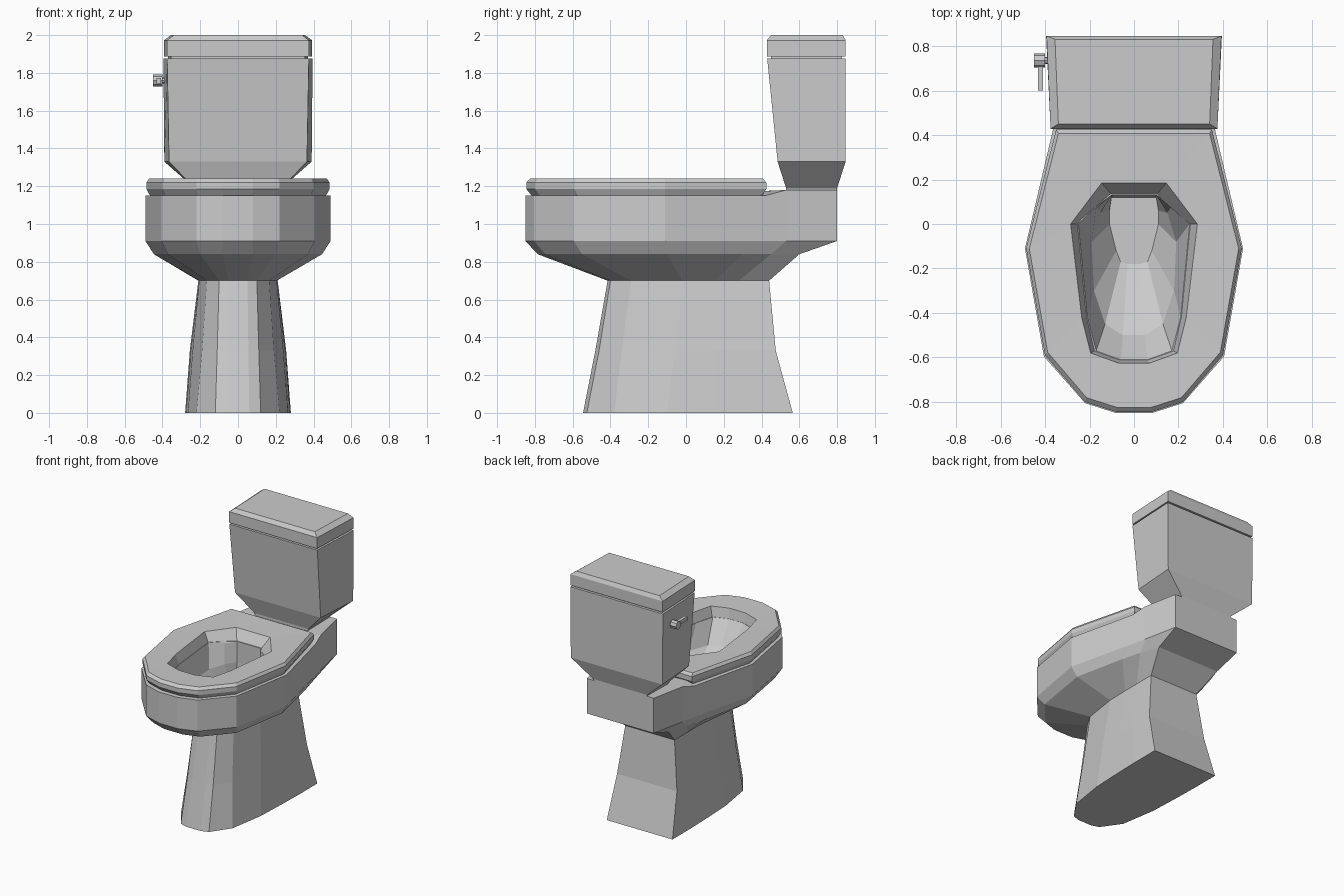
import bpy, bmesh, math
from mathutils import Matrix

if "Cube" in bpy.data.objects:
    bpy.data.objects.remove(bpy.data.objects["Cube"])


def loft(name, levels, closed=False):
    """Skin mirrored outlines; each level is (z, right-half points front to back).
    A point may carry its own z as a third value."""
    bm = bmesh.new()
    rings = []
    for z, half in levels:
        pts = [(p[0], p[1], p[2] if len(p) > 2 else z) for p in half]
        pts += [(-x, y, h) for x, y, h in reversed(pts)]
        rings.append([bm.verts.new(p) for p in pts])
    pairs = list(zip(rings, rings[1:]))
    if closed:
        pairs.append((rings[-1], rings[0]))
    else:
        bm.faces.new(rings[0])
        bm.faces.new(rings[-1])
    for a, b in pairs:
        n = len(a)
        for i in range(n):
            j = (i + 1) % n
            bm.faces.new((a[i], a[j], b[j], b[i]))
    return finish(name, bm)


def finish(name, bm):
    bmesh.ops.recalc_face_normals(bm, faces=bm.faces)
    me = bpy.data.meshes.new(name)
    bm.to_mesh(me)
    bm.free()
    ob = bpy.data.objects.new(name, me)
    bpy.context.collection.objects.link(ob)
    return ob


def scaled(half, s, cy=-0.15):
    return [(x * s, cy + (y - cy) * s) for x, y in half]


def box(xf, xb, yf, yb):
    return [(xf, yf), (xb, yb)]


# Pedestal and bowl in one skin: foot, waist, flare, rim, then down inside
rim = [(.08, -.85), (.22, -.805), (.405, -.595), (.49, -.11),
       (.365, .42), (.34, .53), (.285, .80)]
rim_top = rim[:5] + [(.34, .53, 1.18), (.285, .80, 1.18)]
well = [(.06, -.61), (.17, -.57), (.21, -.42), (.25, 0),
        (.17, .08), (.10, .13), (.05, .13)]
loft("bowl_and_pedestal", [
    (0, [(.06, -.545), (.12, -.525), (.22, -.38), (.265, -.10),
         (.275, .15), (.28, .35), (.28, .565)]),
    (.33, [(.055, -.48), (.11, -.46), (.19, -.34), (.24, -.06),
           (.25, .15), (.255, .3), (.255, .475)]),
    (.70, [(.05, -.415), (.10, -.40), (.165, -.29), (.205, -.02),
           (.21, .15), (.21, .28), (.21, .44)]),
    (.84, [(.08, -.785), (.20, -.745), (.37, -.55), (.445, -.10),
           (.36, .30), (.32, .45), (.27, .60)]),
    (.91, rim),
    (1.15, rim_top),
    (1.16, well),
    (1.00, [(.05, -.50), (.13, -.45), (.18, -.30), (.19, -.08),
            (.15, .05), (.10, .13), (.05, .13)]),
    (.86, [(.03, -.18), (.06, -.17), (.08, -.12), (.11, 0),
           (.11, .06), (.10, .12), (.05, .12)]),
])

# Seat ring with chamfered outer edge
outer = [(.08, -.845), (.22, -.80), (.40, -.59), (.485, -.11), (.35, .425)]
hole = [(.07, -.625), (.195, -.58), (.235, -.42), (.285, 0), (.145, .185)]
hole_low = [(.06, -.61), (.175, -.57), (.21, -.42), (.25, 0), (.10, .13)]
loft("seat", [
    (1.15, scaled(outer, .96)), (1.185, outer), (1.22, outer),
    (1.24, scaled(outer, .97)), (1.235, hole), (1.15, hole_low),
], closed=True)

# Tank: neck, sloped shoulders, tapering body
loft("tank", [
    (1.17, box(.22, .22, .53, .80)),
    (1.19, box(.23, .23, .53, .80)),
    (1.33, box(.365, .39, .485, .845)),
    (1.875, box(.375, .395, .43, .845)),
])

# Tank lid on a recessed lip
loft("lid_lip", [(1.87, box(.355, .37, .45, .825)),
                 (1.89, box(.355, .37, .45, .825))])
loft("tank_lid", [
    (1.887, box(.375, .393, .428, .845)),
    (1.972, box(.375, .393, .428, .845)),
    (2.0, box(.34, .355, .45, .83)),
])

# Flush lever: hub on the tank side with a forward arm
bm = bmesh.new()
turn = Matrix.Rotation(math.pi / 2, 4, 'Y')
for x, r, d in ((-.425, .031, .05), (-.395, .016, .05)):
    bmesh.ops.create_cone(bm, cap_ends=True, segments=8, radius1=r, radius2=r,
                          depth=d, matrix=Matrix.Translation((x, .735, 1.76)) @ turn)
bmesh.ops.create_cube(bm, size=1, matrix=Matrix.Translation((-.42, .66, 1.757))
                      @ Matrix.Diagonal((.024, .12, .03, 1)))
finish("flush_lever", bm)
